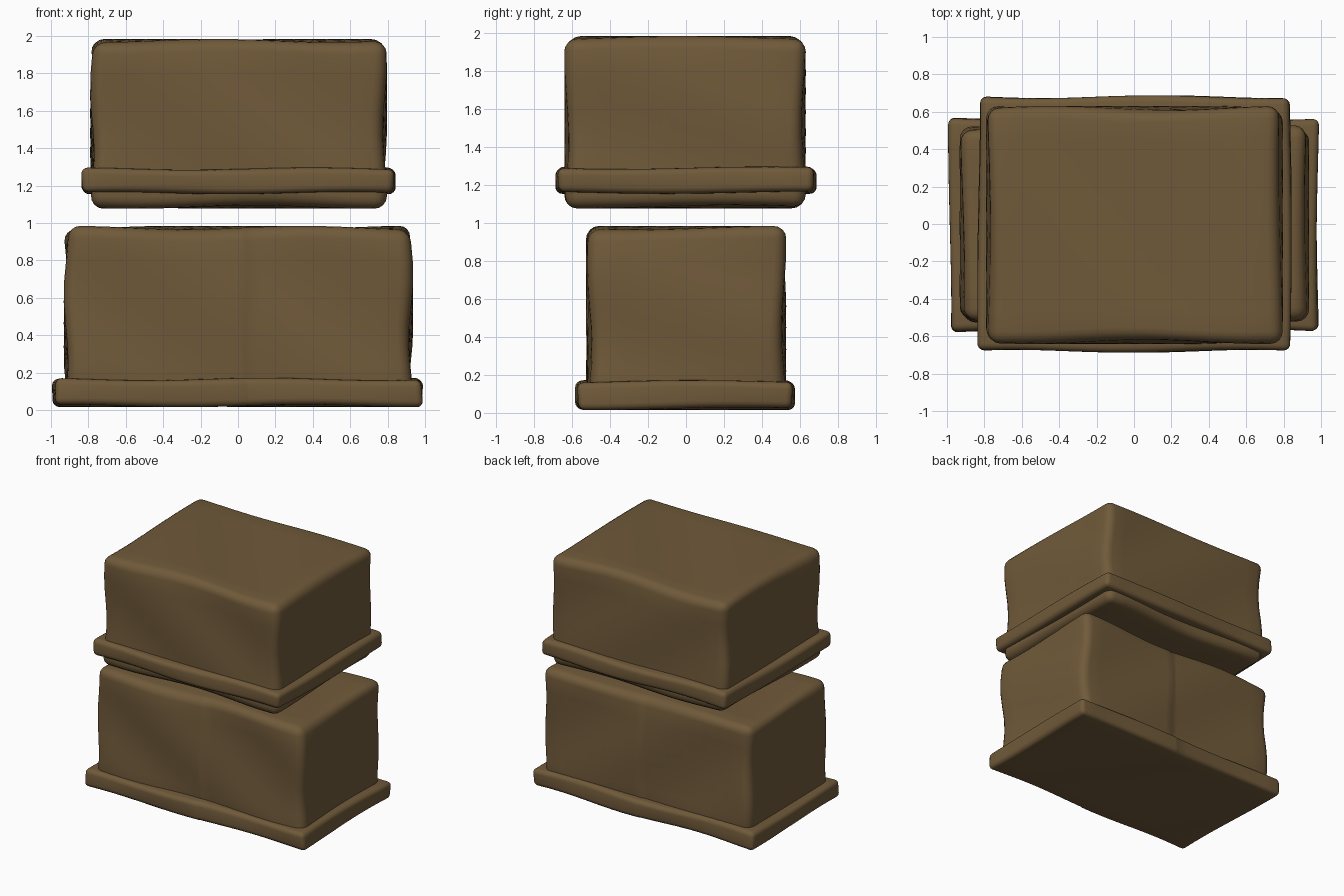
import bpy, bmesh, math
from mathutils import Vector

if "Cube" in bpy.data.objects:
    bpy.data.objects.remove(bpy.data.objects["Cube"])

brown = bpy.data.materials.new("brown stone")
brown.diffuse_color = (0.162, 0.102, 0.042, 1)
brown.use_nodes = True
brown.node_tree.nodes["Principled BSDF"].inputs["Base Color"].default_value = brown.diffuse_color


def stone(name, lo, hi, radius, wave, phase, seam=0.0):
    """Round-edged block with gently uneven, hand-hewn sides."""
    lo, hi = Vector(lo), Vector(hi)
    size, mid = hi - lo, (lo + hi) / 2
    bm = bmesh.new()
    bmesh.ops.create_cube(bm, size=1)
    for v in bm.verts:
        v.co = Vector(c * s for c, s in zip(v.co, size)) + mid
    bmesh.ops.bevel(bm, geom=bm.edges[:], offset=radius, segments=4,
                    profile=0.5, affect='EDGES')

    # slice the block into a grid so the sides can undulate
    def cut(axis, at):
        normal, point = Vector((0, 0, 0)), Vector((0, 0, 0))
        normal[axis], point[axis] = 1, at
        bmesh.ops.bisect_plane(bm, geom=bm.verts[:] + bm.edges[:] + bm.faces[:],
                               dist=1e-5, plane_co=point, plane_no=normal)
    for axis in range(3):
        inner = size[axis] - 2 * radius
        n = max(1, round(inner / 0.11))
        for i in range(1, n):
            cut(axis, lo[axis] + radius + inner * i / n)
    if seam:
        cut(0, 0.035)
        cut(0, 0.05)

    # push every side in and out along slow waves
    for v in bm.verts:
        x, y, z = v.co
        sx, sy = x - mid.x, y - mid.y
        dx = math.sin(9 * z + 3 * y + phase + (2 if sx > 0 else 0))
        dy = math.sin(5 * x + 7 * z + 2 * phase + (2.5 if sy > 0 else 0))
        dz = math.sin(5 * x + 4 * y + phase + (1 if z > mid.z else 0))
        v.co += Vector((dx, dy, dz * 0.8)) * wave
        if seam and x > 0.04:
            v.co.y += seam
    bmesh.ops.recalc_face_normals(bm, faces=bm.faces[:])
    mesh = bpy.data.meshes.new(name)
    bm.to_mesh(mesh)
    bm.free()
    mesh.materials.append(brown)
    obj = bpy.data.objects.new(name, mesh)
    bpy.context.collection.objects.link(obj)
    bpy.context.view_layer.objects.active = obj
    obj.select_set(True)
    bpy.ops.object.shade_smooth_by_angle(angle=math.radians(40))
    obj.select_set(False)


# lower block and its base slab
stone("lower_block", (-0.92, -0.515, 0.05), (0.925, 0.51, 0.975), 0.065, 0.012, 0.6, 0.006)
stone("lower_slab", (-0.985, -0.575, 0.022), (0.985, 0.56, 0.165), 0.035, 0.009, 2.0, 0.005)

# upper block, hovering above, with a slab around its foot
stone("upper_block", (-0.78, -0.63, 1.085), (0.785, 0.62, 1.975), 0.065, 0.011, 3.4)
stone("upper_slab", (-0.83, -0.68, 1.16), (0.835, 0.68, 1.29), 0.035, 0.008, 1.2)
